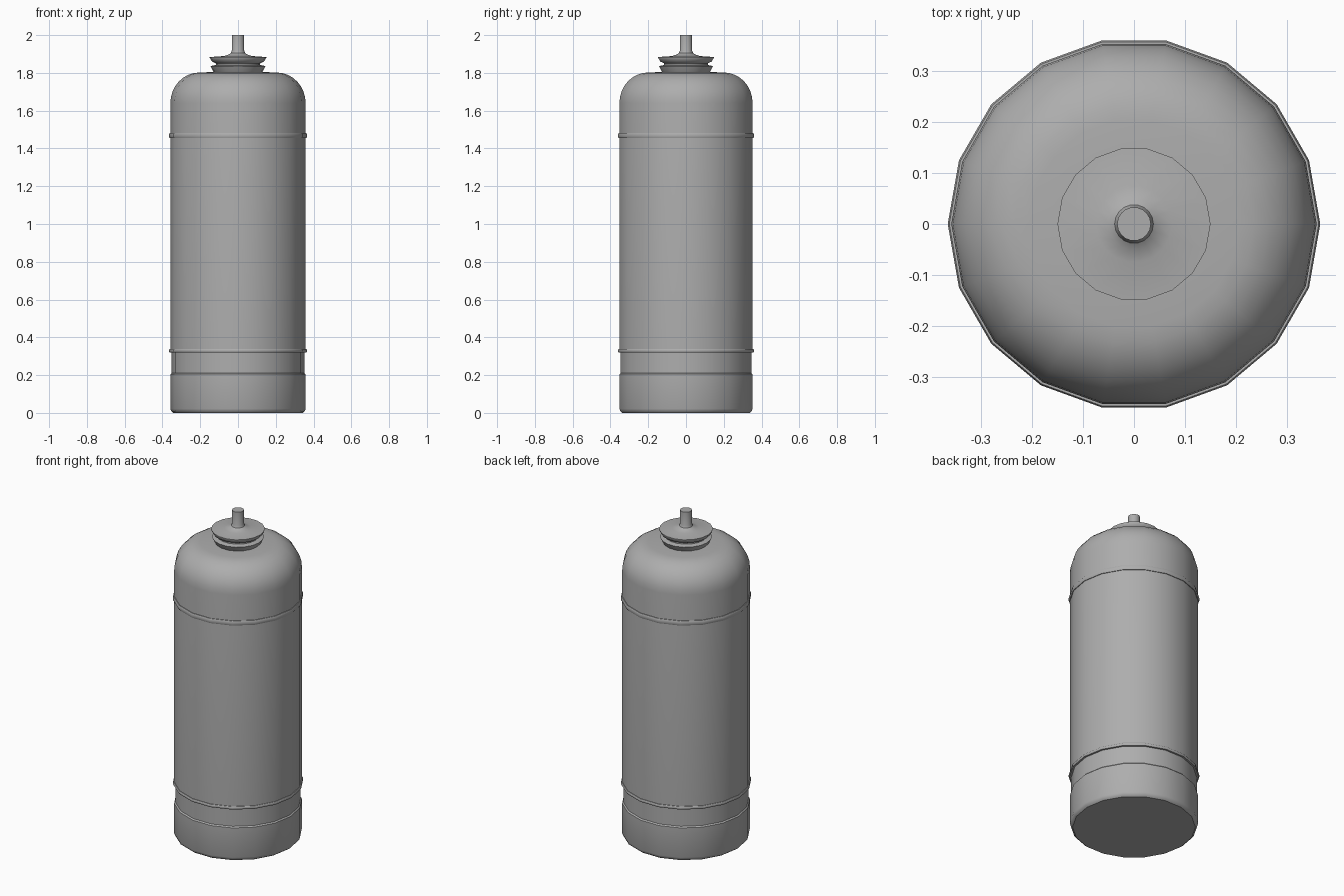
import bpy, bmesh, math

if "Cube" in bpy.data.objects:
    bpy.data.objects.remove(bpy.data.objects["Cube"])

SIDES = 18

# Dark grey paint shared by every part
paint = bpy.data.materials.new("dark_grey_paint")
paint.diffuse_color = (0.42, 0.42, 0.42, 1.0)
paint.use_nodes = True
paint.node_tree.nodes["Principled BSDF"].inputs["Base Color"].default_value = paint.diffuse_color


def lathe(name, profile, closed=False, angle=35):
    """Revolve (radius, z) points around z; open profiles get end caps."""
    bm = bmesh.new()
    rings = []
    for r, z in profile:
        rings.append([bm.verts.new((r * math.cos(2 * math.pi * i / SIDES),
                                    r * math.sin(2 * math.pi * i / SIDES), z))
                      for i in range(SIDES)])
    pairs = list(zip(rings, rings[1:]))
    if closed:
        pairs.append((rings[-1], rings[0]))
    for a, b in pairs:
        for i in range(SIDES):
            j = (i + 1) % SIDES
            bm.faces.new((a[i], a[j], b[j], b[i]))
    if not closed:
        bm.faces.new(rings[0][::-1])
        bm.faces.new(rings[-1])
    bmesh.ops.recalc_face_normals(bm, faces=bm.faces)
    mesh = bpy.data.meshes.new(name)
    bm.to_mesh(mesh)
    bm.free()
    mesh.materials.append(paint)
    obj = bpy.data.objects.new(name, mesh)
    bpy.context.collection.objects.link(obj)
    bpy.ops.object.select_all(action='DESELECT')
    obj.select_set(True)
    bpy.context.view_layer.objects.active = obj
    bpy.ops.object.shade_smooth_by_angle(angle=math.radians(angle))
    return obj


def arc(cr, cz, rr, rz, steps):
    """Quarter ellipse from the wall up to the flat top."""
    return [(cr + rr * math.cos(math.pi / 2 * k / steps),
             cz + rz * math.sin(math.pi / 2 * k / steps)) for k in range(steps + 1)]


# Tank: foot, recessed groove, straight wall, domed shoulder
tank = [(0.343, 0.0), (0.353, 0.008), (0.358, 0.022), (0.358, 0.205), (0.351, 0.212),
        (0.351, 0.32), (0.358, 0.325)]
tank += arc(0.205, 1.64, 0.153, 0.162, 8) + [(0.12, 1.805)]
lathe("tank", tank)

# Raised bands around the wall
for name, z, h in (("lower_band", 0.329, 0.009), ("upper_band", 1.468, 0.014)):
    lathe(name, [(0.345, z - h), (0.362, z - h), (0.365, z - h * 0.5),
                 (0.365, z + h * 0.5), (0.362, z + h), (0.345, z + h)], closed=True)

# Neck: lower flange, waist, wide cap disc, flaring up into the valve stem
lathe("neck_and_valve_stem",
      [(0.125, 1.80), (0.132, 1.81), (0.145, 1.836), (0.117, 1.842),
       (0.117, 1.85), (0.138, 1.86), (0.15, 1.88), (0.15, 1.884),
       (0.075, 1.889), (0.05, 1.897), (0.038, 1.905), (0.033, 1.918), (0.033, 2.0)])
